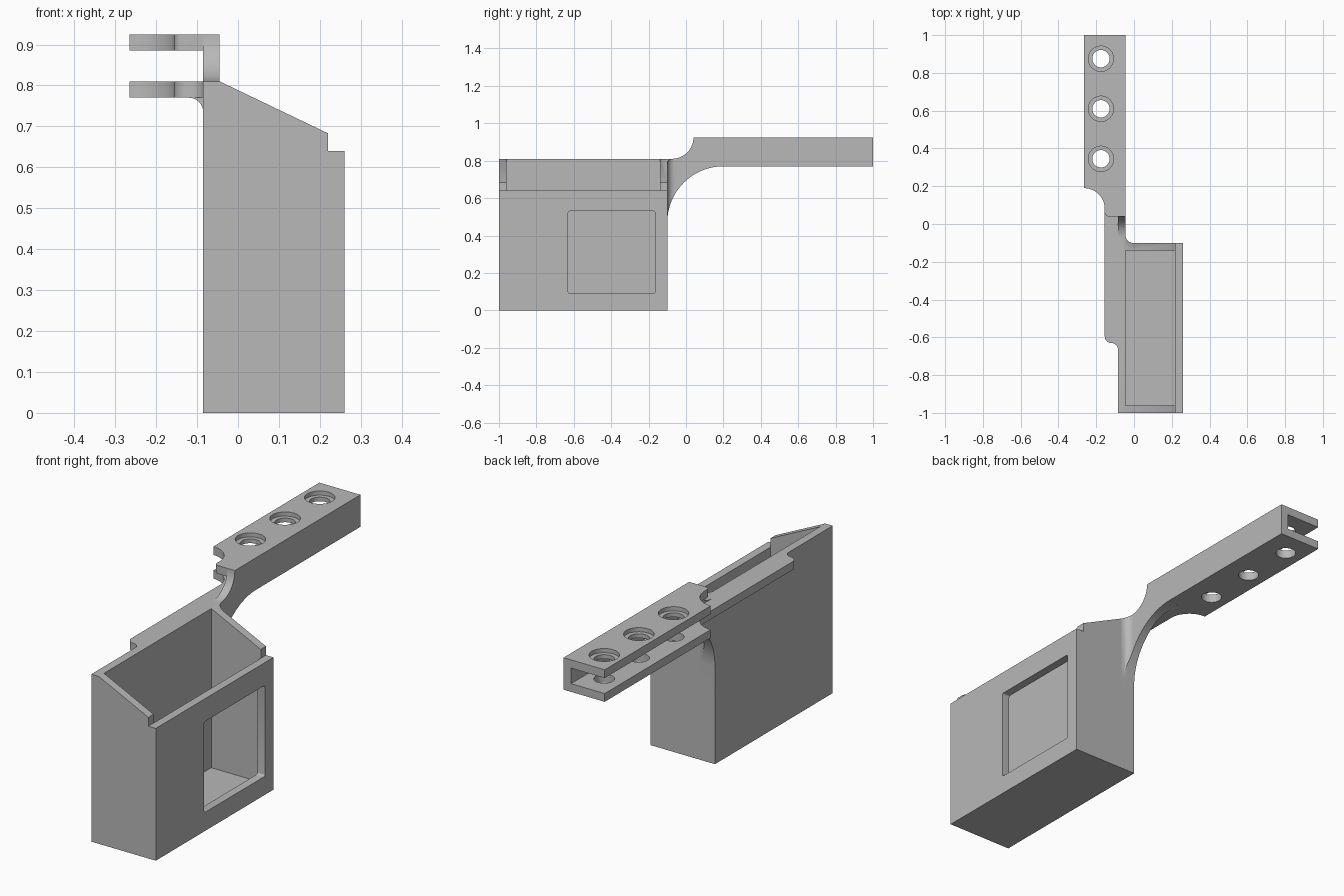
import bpy, bmesh, math
from mathutils import Vector

cube = bpy.data.objects.get("Cube")
if cube:
    bpy.data.objects.remove(cube, do_unlink=True)


def arc(cx, cy, r, start, end, n=16):
    """Points of a circular arc, angles in degrees."""
    angles = [math.radians(start + (end - start) * i / n) for i in range(n + 1)]
    return [(cx + r * math.cos(a), cy + r * math.sin(a)) for a in angles]


def prism(name, outline, axis, low, high):
    """Extrude a flat outline along one axis."""
    place = {"x": lambda u, v: (low, u, v),
             "y": lambda u, v: (u, low, v),
             "z": lambda u, v: (u, v, low)}[axis]
    push = Vector([(high - low) * (axis == a) for a in "xyz"])
    bm = bmesh.new()
    face = bm.faces.new([bm.verts.new(place(u, v)) for u, v in outline])
    made = bmesh.ops.extrude_face_region(bm, geom=[face])["geom"]
    bmesh.ops.translate(bm, vec=push,
                        verts=[g for g in made if isinstance(g, bmesh.types.BMVert)])
    bmesh.ops.recalc_face_normals(bm, faces=bm.faces)
    mesh = bpy.data.meshes.new(name)
    bm.to_mesh(mesh)
    bm.free()
    obj = bpy.data.objects.new(name, mesh)
    bpy.context.collection.objects.link(obj)
    return obj


def rect(u0, u1, v0, v1):
    return [(u0, v0), (u1, v0), (u1, v1), (u0, v1)]


def combine(target, other, operation):
    """Apply a boolean and drop the helper."""
    mod = target.modifiers.new("combine", "BOOLEAN")
    mod.operation, mod.solver, mod.object = operation, "EXACT", other
    bpy.context.view_layer.update()
    graph = bpy.context.evaluated_depsgraph_get()
    mesh = bpy.data.meshes.new_from_object(target.evaluated_get(graph))
    target.modifiers.clear()
    target.data = mesh
    bpy.data.objects.remove(other, do_unlink=True)


# Shared dimensions
OUT, IN = -0.085, -0.045          # faces of the back wall and arm web
LOW, SHELF, UPPER, TOP = 0.77, 0.81, 0.885, 0.925

# Shared profiles
box_profile = [(OUT, 0), (0.26, 0), (0.26, 0.64), (0.22, 0.64),
               (0.22, 0.683), (IN, SHELF), (OUT, SHELF)]
under_curve = arc(0.2, 0.47, 0.3, 180, 90, 32)
web_top = [(1, LOW), (1, TOP)] + arc(-0.075, TOP, 0.115, 0, -90)
web_profile = [(-0.1, 0.3)] + under_curve + web_top + [(-0.2, SHELF), (-0.2, 0.3)]
limit_profile = [(-0.1, 0)] + under_curve + web_top + [(-1, SHELF), (-1, 0)]

# Open box with sloping end walls
holder = prism("holder", box_profile, "y", -1, -0.1)
combine(holder, prism("cavity", rect(IN, 0.22, -0.96, -0.14), "z", 0.04, 1), "DIFFERENCE")

# Window with slightly rounded corners
r = 0.01
window = []
for cy, cz, a in ((-0.175, 0.52, 0), (-0.62, 0.52, 90), (-0.62, 0.1, 180), (-0.175, 0.1, 270)):
    window += arc(cy, cz, r, a, a + 90, 4)
combine(holder, prism("window", window, "x", 0.1, 0.4), "DIFFERENCE")

# Arm web
combine(holder, prism("web", web_profile, "x", OUT, IN), "UNION")

# Arm flanges, the lower one running on as a ledge along the box
nose = arc(-0.265, 0.08, 0.11, 0, 90)
tip = [(-0.265, 1), (-0.06, 1)]
upper = [(-0.06, 0.04)] + arc(-0.135, 0.06, 0.02, 270, 180, 6) + nose + tip
lower = ([(-0.06, -0.665)] + arc(-0.12, -0.665, 0.035, 0, 90, 10)
         + arc(-0.12, -0.595, 0.035, 270, 180, 10) + nose + tip)
combine(holder, prism("upper_flange", upper, "z", UPPER, TOP), "UNION")
combine(holder, prism("lower_flange", lower, "z", LOW, SHELF), "UNION")

# Fillet under the ledge
fillet = prism("ledge_fillet", arc(-0.12, 0.735, 0.035, 0, 90, 10)
               + [(-0.12, 0.78), (-0.06, 0.78), (-0.06, 0.735)], "y", -0.63, 0.19)
combine(fillet, prism("limit", limit_profile, "x", -0.4, 0.4), "INTERSECT")
combine(holder, fillet, "UNION")

# Fillet between the web and the box end
corner = prism("corner_fillet", arc(-0.005, -0.06, 0.04, 270, 180, 10)
               + [(-0.06, -0.06), (-0.06, -0.12), (-0.005, -0.12)], "z", 0.4, 0.9)
combine(corner, prism("limit", limit_profile, "x", -0.4, 0.4), "INTERSECT")
combine(corner, prism("slope_limit", box_profile, "y", -0.5, 0.2), "INTERSECT")
combine(holder, corner, "UNION")

# Screw holes with counterbores in the upper flange
for y in (0.345, 0.61, 0.875):
    hole = arc(-0.175, y, 0.046, 0, 360, 40)[:-1]
    bore = arc(-0.175, y, 0.067, 0, 360, 40)[:-1]
    combine(holder, prism("hole", hole, "z", 0.7, 1), "DIFFERENCE")
    combine(holder, prism("counterbore", bore, "z", 0.905, 1), "DIFFERENCE")

# Material and shading
grey = bpy.data.materials.new("plain_grey")
grey.use_nodes = True
colour = (0.48, 0.48, 0.48, 1)
grey.diffuse_color = colour
for node in grey.node_tree.nodes:
    if node.type == "BSDF_PRINCIPLED":
        node.inputs["Base Color"].default_value = colour
holder.data.materials.clear()
holder.data.materials.append(grey)
bpy.ops.object.select_all(action="DESELECT")
holder.select_set(True)
bpy.context.view_layer.objects.active = holder
bpy.ops.object.shade_smooth_by_angle(angle=math.radians(30))
